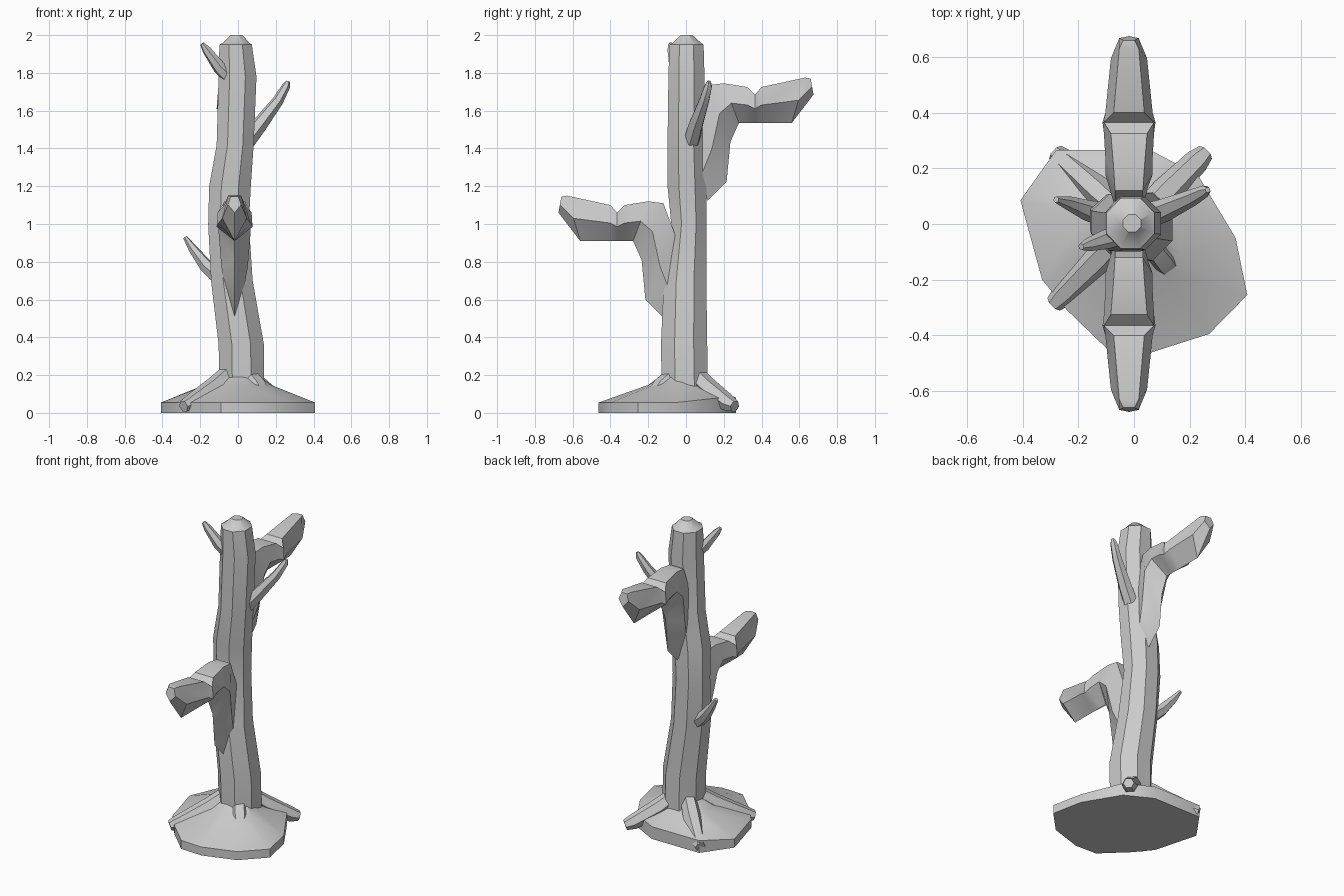
import bpy, bmesh, math
from mathutils import Vector

cube = bpy.data.objects.get("Cube")
if cube:
    bpy.data.objects.remove(cube, do_unlink=True)

bark = bpy.data.materials.new("grey_bark")
bark.use_nodes = True
bark.diffuse_color = (0.6, 0.6, 0.6, 1)
bark.node_tree.nodes["Principled BSDF"].inputs["Base Color"].default_value = (0.6, 0.6, 0.6, 1)


def loft(name, rings, angle=32):
    """Skin a list of equal-length point rings and close both ends."""
    bm = bmesh.new()
    loops = [[bm.verts.new(p) for p in ring] for ring in rings]
    n = len(loops[0])
    for a, b in zip(loops, loops[1:]):
        for i in range(n):
            j = (i + 1) % n
            bm.faces.new((a[i], a[j], b[j], b[i]))
    bm.faces.new(loops[0])
    bm.faces.new(loops[-1])
    bmesh.ops.recalc_face_normals(bm, faces=bm.faces)
    mesh = bpy.data.meshes.new(name)
    bm.to_mesh(mesh)
    bm.free()
    mesh.materials.append(bark)
    obj = bpy.data.objects.new(name, mesh)
    bpy.context.collection.objects.link(obj)
    bpy.ops.object.select_all(action='DESELECT')
    obj.select_set(True)
    bpy.context.view_layer.objects.active = obj
    bpy.ops.object.shade_smooth_by_angle(angle=math.radians(angle))
    return obj


def tube(name, path, sides=6):
    """Tapered tube through (point, radius) pairs."""
    pts = [Vector(p) for p, r in path]
    rings = []
    for k, (p, r) in enumerate(path):
        d = (pts[min(k + 1, len(pts) - 1)] - pts[max(k - 1, 0)]).normalized()
        u = d.cross(Vector((0, 0, 1))).normalized()
        v = u.cross(d)
        rings.append([pts[k] + r * (u * math.cos(t) + v * math.sin(t))
                      for t in (math.tau * i / sides for i in range(sides))])
    return loft(name, rings, 40)


# Trunk: height, then the extents in x and y
trunk = [(0.05, -0.1, 0.14, -0.13, 0.12), (0.36, -0.105, 0.14, -0.135, 0.115),
         (0.7, -0.145, 0.08, -0.12, 0.11), (1.0, -0.16, 0.06, -0.08, 0.11),
         (1.2, -0.155, 0.07, -0.1, 0.11), (1.42, -0.115, 0.085, -0.1, 0.1),
         (1.78, -0.105, 0.1, -0.095, 0.1), (1.95, -0.1, 0.075, -0.09, 0.095),
         (1.96, -0.08, 0.06, -0.07, 0.08), (2.0, -0.04, 0.025, -0.03, 0.035)]
rings = []
for z, x0, x1, y0, y1 in trunk:
    ring = []
    for i in range(8):
        t = math.tau * (i + 0.5) / 8
        ring.append(((x0 + x1) / 2 + 0.53 * (x1 - x0) * math.cos(t),
                     (y0 + y1) / 2 + 0.53 * (y1 - y0) * math.sin(t), z))
    rings.append(ring)
loft("trunk", rings)

# Keeled perch branches: top y, z, keel y, z, half width of top and of middle
perch = [(0.66, 0.645, 0.675, 0.56, 0.02, 0.035), (0.63, 0.65, 0.56, 0.41, 0.035, 0.065),
         (0.4, 0.6, 0.4, 0.41, 0.055, 0.085), (0.365, 0.56, 0.365, 0.41, 0.09, 0.095),
         (0.325, 0.6, 0.325, 0.41, 0.065, 0.09), (0.2, 0.62, 0.28, 0.41, 0.055, 0.085),
         (0.12, 0.61, 0.235, 0.31, 0.05, 0.085), (0.06, 0.45, 0.215, 0.1, 0.05, 0.07),
         (0.02, 0.2, 0.115, 0.0, 0.035, 0.04)]
for name, side, base in (("front_branch", -1, 0.5), ("back_branch", 1, 1.125)):
    rings = []
    for yt, zt, yb, zb, wt, wm in perch:
        top, keel = Vector((-0.018, side * yt, base + zt)), Vector((-0.018, side * yb, base + zb))
        mid = top.lerp(keel, 0.5)
        w, m = Vector((wt, 0, 0)), Vector((wm, 0, 0))
        rings.append([top - w, top + w, mid + m, keel, mid - m])
    loft(name, rings)

# Small twigs
tube("upper_right_twig", [((-0.03, -0.03, 1.76), 0.04), ((-0.1, -0.055, 1.83), 0.035),
                          ((-0.165, -0.075, 1.92), 0.024), ((-0.19, -0.082, 1.955), 0.012)])
tube("left_twig", [((0.05, 0.03, 1.44), 0.045), ((0.11, 0.05, 1.52), 0.042),
                   ((0.21, 0.095, 1.65), 0.03), ((0.255, 0.118, 1.73), 0.022),
                   ((0.265, 0.122, 1.755), 0.01)])
tube("lower_right_twig", [((-0.1, 0.03, 0.72), 0.045), ((-0.17, 0.05, 0.78), 0.037),
                          ((-0.24, 0.077, 0.87), 0.024), ((-0.28, 0.088, 0.93), 0.012)])

# Base mound: outline scaled inward as it rises
outline = [(-0.28, 0.265), (0.06, 0.265), (0.23, 0.175), (0.365, -0.05), (0.407, -0.255),
           (0.27, -0.395), (0.06, -0.462), (-0.09, -0.455), (-0.24, -0.31),
           (-0.33, -0.2), (-0.408, 0.085)]
rings = []
for scale, z in ((1, 0), (1, 0.055), (0.42, 0.15), (0.25, 0.2)):
    rings.append([(x * scale, y * scale, z + (0.025 if y > 0.1 and z == 0.055 else 0))
                  for x, y in outline])
loft("base_mound", rings)

# Roots spreading from the trunk foot
for name, x, y, reach in (("back_left_root", 0.25, 0.25, 1), ("back_right_root", -0.275, 0.25, 1),
                          ("front_right_root", -0.28, -0.28, 1), ("front_left_root", 0.22, -0.28, 0.65)):
    lift = 0.035 if reach == 1 else 0.075
    path = [((x * 0.2, y * 0.2, 0.2), 0.05), ((x * 0.45, y * 0.45, 0.135), 0.055),
            ((x * reach * 0.9, y * reach * 0.9, lift + 0.015), 0.045),
            ((x * reach * 1.03, y * reach * 1.03, lift), 0.032)]
    root = tube(name, path)
    for v in root.data.vertices:
        v.co.z = max(v.co.z, 0)
